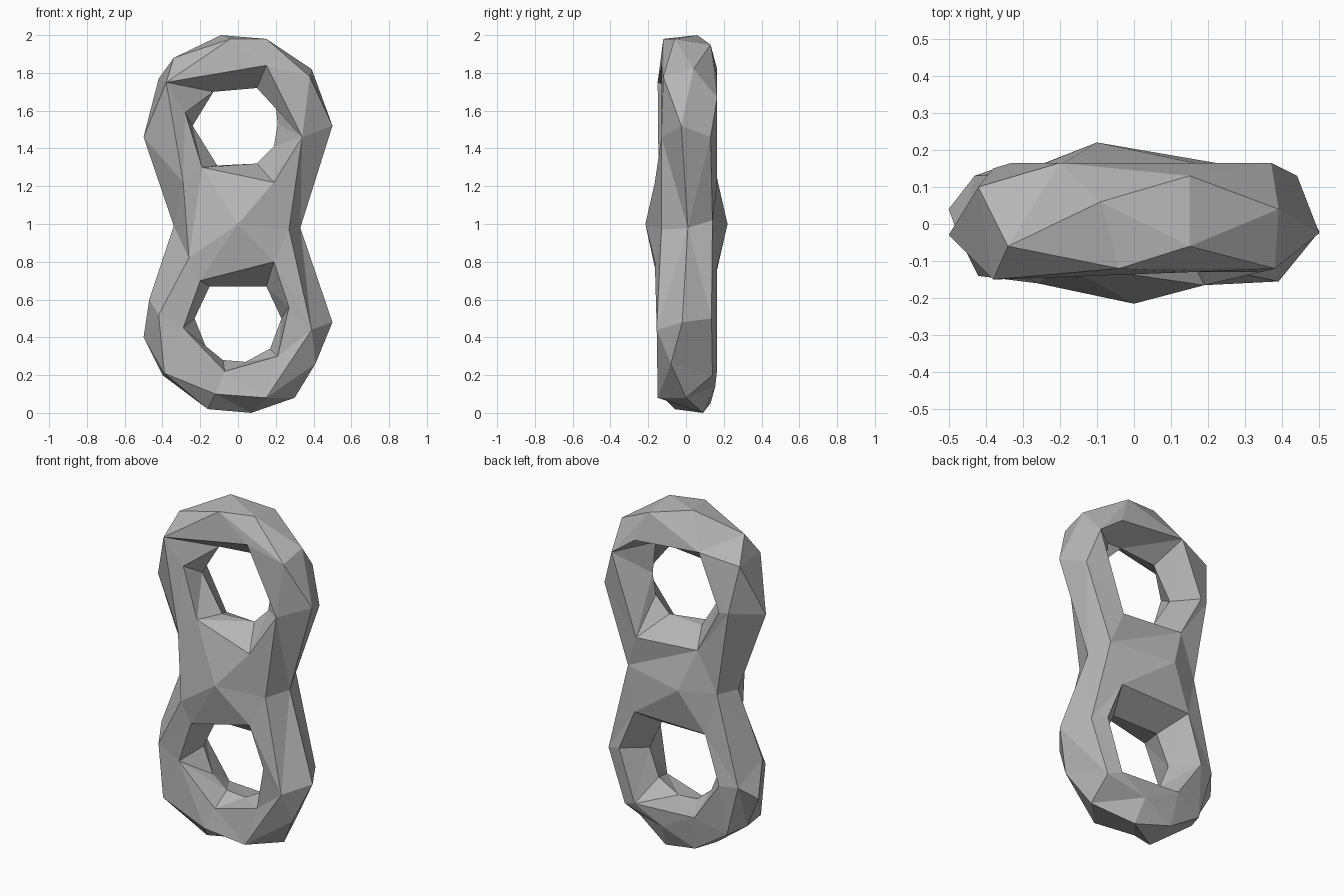
import bpy, bmesh
from math import atan2, pi
from mathutils import Vector

cube = bpy.data.objects.get("Cube")
if cube:
    bpy.data.objects.remove(cube)

grey = bpy.data.materials.new("plain_grey")
grey.use_nodes = True
colour = (0.47, 0.47, 0.47, 1)
grey.diffuse_color = colour
grey.node_tree.nodes["Principled BSDF"].inputs["Base Color"].default_value = colour

bm = bmesh.new()


def flat(outline, y):
    """Place an x, z outline at depth y."""
    return [Vector((x, y, z)) for x, z in outline]


def solid(points):
    """Turn x, y, z points into vectors."""
    return [Vector(p) for p in points]


def band(first, second, middle, base, closed):
    """Stitch two loops around a hole with flat triangles."""
    def ordered(loop):
        keyed = [((atan2(p.z - middle, p.x) - base) % (2 * pi), p) for p in loop]
        keyed.sort(key=lambda k: k[0])
        if closed:
            keyed.append((keyed[0][0] + 2 * pi, keyed[0][1]))
        return keyed
    a, b = ordered(first), ordered(second)
    i = j = 0
    while i < len(a) - 1 or j < len(b) - 1:
        step_a = j == len(b) - 1 or (i < len(a) - 1 and a[i + 1][0] <= b[j + 1][0])
        new = a[i + 1][1] if step_a else b[j + 1][1]
        bm.faces.new([bm.verts.new(p) for p in (a[i][1], b[j][1], new)])
        if step_a:
            i += 1
        else:
            j += 1


# Waist points shared by both rings
waist_ridge = solid([(0.33, 0.01, 0.98), (-0.34, 0, 0.99)])
waist_front = solid([(0.27, -0.13, 0.97), (-0.26, -0.16, 0.82)])
waist_back = solid([(0.28, 0.14, 1.02), (-0.3, 0.14, 1)])
front_peak = Vector((0, -0.215, 1))
back_peak = Vector((-0.1, 0.22, 1))


def ring(middle, base, ridge, hole, front_shoulder, front_rim, back_shoulder, back_rim):
    """One faceted ring, open at the waist on its outside."""
    ridge = solid(ridge) + waist_ridge
    hole = flat(hole, 0.01)
    sides = ((solid(front_shoulder) + waist_front, solid(front_rim), front_peak),
             (solid(back_shoulder) + waist_back, flat(back_rim, 0.165), back_peak))
    for edge, lip, peak in sides:
        band(ridge, edge, middle, base, False)
        band(edge + [peak], lip, middle, base, True)
        band(lip, hole, middle, base, True)


# Upper ring
ring(1.52, -pi / 2,
     ridge=[(0.5, -0.025, 1.52), (0.39, 0.04, 1.82), (0.15, -0.06, 1.98),
            (-0.09, 0.06, 2), (-0.34, -0.06, 1.88), (-0.42, 0.1, 1.77),
            (-0.5, -0.03, 1.46)],
     hole=[(-0.13, 1.7), (0.1, 1.72), (0.19, 1.72), (0.21, 1.53),
           (0.19, 1.41), (0.1, 1.32), (-0.11, 1.31), (-0.24, 1.52)],
     front_shoulder=[(0.34, -0.13, 1.46), (0.38, -0.12, 1.78), (-0.04, -0.12, 1.98),
                     (-0.38, -0.15, 1.75), (-0.29, -0.145, 1.22)],
     front_rim=[(0.19, -0.165, 1.22), (0.34, -0.13, 1.46), (0.15, -0.13, 1.84),
                (-0.38, -0.15, 1.75), (-0.28, -0.11, 1.59), (-0.19, -0.11, 1.3)],
     back_shoulder=[(0.44, 0.13, 1.46), (0.37, 0.165, 1.67), (0.15, 0.13, 1.95),
                    (-0.2, 0.165, 1.82), (-0.38, 0.15, 1.5)],
     back_rim=[(0.21, 1.21), (0.37, 1.67), (0.22, 1.78), (-0.2, 1.82),
               (-0.33, 1.5), (-0.19, 1.24)])

# Lower ring
ring(0.48, pi / 2,
     ridge=[(0.5, -0.02, 0.48), (0.41, -0.08, 0.26), (0.3, 0, 0.08),
            (0.07, 0.09, 0), (-0.16, -0.06, 0.02), (-0.4, 0, 0.2),
            (-0.5, 0.04, 0.4), (-0.47, -0.04, 0.6)],
     hole=[(-0.15, 0.67), (0.15, 0.67), (0.23, 0.5), (0.17, 0.34),
           (0.04, 0.27), (-0.08, 0.28), (-0.17, 0.35), (-0.23, 0.5)],
     front_shoulder=[(0.39, -0.155, 0.44), (0.15, -0.15, 0.08), (-0.12, -0.14, 0.1),
                     (-0.39, -0.14, 0.21), (-0.42, -0.14, 0.52)],
     front_rim=[(-0.2, -0.15, 0.7), (0.19, -0.165, 0.8), (0.27, -0.15, 0.56),
                (0.21, -0.125, 0.3), (-0.07, -0.115, 0.22), (-0.29, -0.135, 0.45)],
     back_shoulder=[(0.41, 0.135, 0.5), (0.3, 0.14, 0.2), (0.05, 0.155, 0.14),
                    (-0.15, 0.13, 0.05), (-0.35, 0.12, 0.18), (-0.43, 0.13, 0.48)],
     back_rim=[(0.22, 0.77), (0.32, 0.53), (0.22, 0.23), (-0.17, 0.25),
               (-0.33, 0.48), (-0.24, 0.76)])

# Weld the two rings into one closed body
bmesh.ops.remove_doubles(bm, verts=bm.verts, dist=0.001)
bmesh.ops.recalc_face_normals(bm, faces=bm.faces)
mesh = bpy.data.meshes.new("double_ring")
bm.to_mesh(mesh)
bm.free()
mesh.materials.append(grey)
body = bpy.data.objects.new("double_ring", mesh)
bpy.context.collection.objects.link(body)
